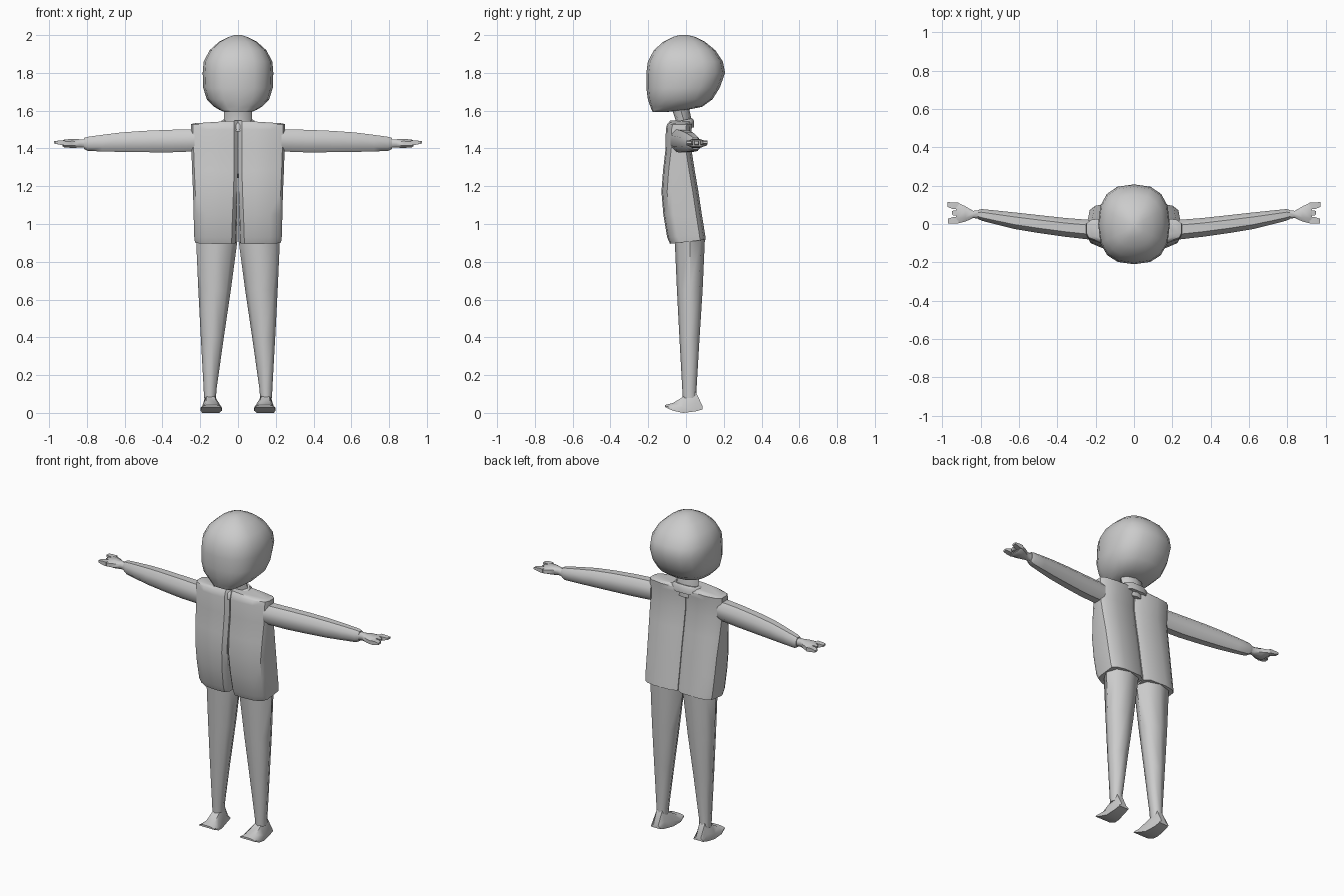
import bpy, bmesh, math

if "Cube" in bpy.data.objects:
    bpy.data.objects.remove(bpy.data.objects["Cube"])

grey = bpy.data.materials.new("plain_grey")
grey.diffuse_color = (0.6, 0.6, 0.6, 1)
grey.use_nodes = True
grey.node_tree.nodes["Principled BSDF"].inputs["Base Color"].default_value = grey.diffuse_color


def loft(name, rings, mirror=True, angle=45):
    """Skin a list of equal-length point rings, cap the ends, mirror in x."""
    bm = bmesh.new()
    vs = [[bm.verts.new(p) for p in r] for r in rings]
    n = len(vs[0])
    for a, b in zip(vs, vs[1:]):
        for i in range(n):
            j = (i + 1) % n
            bm.faces.new((a[i], a[j], b[j], b[i]))
    bm.faces.new(vs[0][::-1])
    bm.faces.new(vs[-1])
    bmesh.ops.recalc_face_normals(bm, faces=bm.faces)
    me = bpy.data.meshes.new(name)
    bm.to_mesh(me)
    bm.free()
    me.materials.append(grey)
    ob = bpy.data.objects.new(name, me)
    bpy.context.collection.objects.link(ob)
    bpy.ops.object.select_all(action='DESELECT')
    ob.select_set(True)
    bpy.context.view_layer.objects.active = ob
    bpy.ops.object.shade_smooth_by_angle(angle=math.radians(angle))
    if mirror:
        m = ob.modifiers.new("mirror", 'MIRROR')
        m.use_clip = False
        m.use_mirror_merge = False
    return ob


def oval(n, e=2.0, turn=0.0):
    """Unit superellipse points."""
    out = []
    for i in range(n):
        t = 2 * math.pi * i / n + turn
        c, s = math.cos(t), math.sin(t)
        out.append((math.copysign(abs(c) ** (2 / e), c), math.copysign(abs(s) ** (2 / e), s)))
    return out


def flat_ring(z, x0, x1, y0, y1, shape, tilt=0.0):
    """Horizontal ring; tilt raises z toward the back."""
    cx, cy, rx, ry = (x0 + x1) / 2, (y0 + y1) / 2, (x1 - x0) / 2, (y1 - y0) / 2
    return [(cx + rx * a, cy + ry * b, z + tilt * b) for a, b in shape]


def side_ring(x, y0, y1, z0, z1, shape):
    """Ring facing along x."""
    cy, cz, ry, rz = (y0 + y1) / 2, (z0 + z1) / 2, (y1 - y0) / 2, (z1 - z0) / 2
    return [(x, cy + ry * a, cz + rz * b) for a, b in shape]


# head: z, front y, back y, half width
head = [(1.592, -.175, -.11, .07), (1.605, -.182, .01, .10), (1.62, -.188, .085, .125),
        (1.66, -.202, .14, .165), (1.72, -.21, .178, .184), (1.80, -.21, .207, .187),
        (1.86, -.202, .195, .182), (1.92, -.17, .155, .15), (1.965, -.12, .10, .10),
        (1.99, -.07, .05, .05), (2.0, -.035, .01, .02)]
loft("head", [flat_ring(z, -w, w, a, b, oval(16, 2.5)) for z, a, b, w in head], False, 60)

# neck and collar
loft("neck", [flat_ring(z, -w, w, a, b, oval(8)) for z, a, b, w in
              [(1.48, -.07, .03, .08), (1.55, -.055, .03, .075), (1.64, -.085, .01, .075)]], False)
loft("collar", [flat_ring(z, -w, w, a, b, oval(10, 2.6), .012) for z, a, b, w in
                [(1.50, -.095, .045, .10), (1.535, -.09, .045, .095), (1.548, -.075, .035, .085)]], False)


# jacket half: z, front y, back y, outer x, front opening x
def jacket_ring(z, f, b, w, gap, tilt):
    pts = [(gap, f + .025), (gap + .02, f + .003), (.09, f), (.17, f + .006), (w - .012, f + .03),
           (w, f + .055), (w, b - .03), (w - .025, b - .01), (.15, b), (.04, b - .003), (.002, b - .025)]
    return [(x, y, z + tilt * (y - f) / (b - f)) for x, y in pts]


jacket = [(.895, -.085, .105, .228, .014, .022), (.93, -.10, .101, .232, .013, .015),
          (1.05, -.12, .084, .235, .009, 0), (1.17, -.13, .066, .238, .004, 0),
          (1.28, -.122, .047, .243, .001, 0), (1.40, -.108, .028, .247, .001, 0),
          (1.50, -.107, .03, .25, .001, 0), (1.528, -.10, .032, .249, .001, 0)]
rings = [jacket_ring(*r) for r in jacket]
# sloping shoulder top
rings.append([(x * .93, -.035 + (y + .035) * .8, 1.548 - .06 * x) for x, y, z in rings[-1]])
loft("jacket", rings, True, 40)

# arms: x, y range, z range
arm = [(.23, -.085, .025, 1.38, 1.505), (.36, -.07, .035, 1.375, 1.503), (.50, -.05, .05, 1.376, 1.497),
       (.62, -.03, .063, 1.378, 1.488), (.72, -.005, .073, 1.381, 1.475), (.795, .015, .08, 1.384, 1.464),
       (.815, .025, .075, 1.395, 1.458)]
loft("arm", [side_ring(*r, oval(8, 2.3, math.pi / 8)) for r in arm])

# hands flare out from the wrist
box = [(1, 1), (-1, 1), (-1, -1), (1, -1)]
hand = [(.80, .025, .075, 1.402, 1.45), (.84, .03, .07, 1.403, 1.45), (.88, .01, .095, 1.401, 1.452),
        (.92, 0, .115, 1.405, 1.448), (.93, .005, .11, 1.412, 1.443)]
loft("hand", [side_ring(*r, oval(8, 2.5, math.pi / 8)) for r in hand])
for label, tip, a, b, c, d in [("front_finger", .97, .002, .036, .003, .028),
                               ("middle_finger", .95, .045, .07, .05, .066),
                               ("back_finger", .975, .078, .112, .09, .115)]:
    loft(label, [side_ring(.915, a, b, 1.416, 1.442, box),
                 side_ring(.945, a, b, 1.42, 1.442, box),
                 side_ring(tip, c, d, 1.427, 1.438, box)])

# trouser legs: z, x range, y range
leg = [(.08, .117, .18, -.018, .057), (.13, .113, .182, -.02, .056), (.40, .075, .197, -.035, .072),
       (.65, .038, .21, -.048, .088), (.92, .002, .222, -.06, .10)]
loft("leg", [flat_ring(*r, oval(8, 2.2)) for r in leg], True, 50)

# feet: wedge running from heel to toe (y, x range, z range)
foot = [(.088, .115, .18, .018, .035), (.05, .112, .184, .008, .115), (-.015, .10, .19, 0, .085),
        (-.07, .085, .198, .012, .052), (-.11, .09, .192, .03, .042)]
loft("foot", [[((a + b) / 2 + (b - a) / 2 * u, y, (c + d) / 2 + (d - c) / 2 * v)
               for u, v in [(1, -1), (1, -.2), (.5, 1), (-.5, 1), (-1, -.2), (-1, -1)]]
              for y, a, b, c, d in foot])
